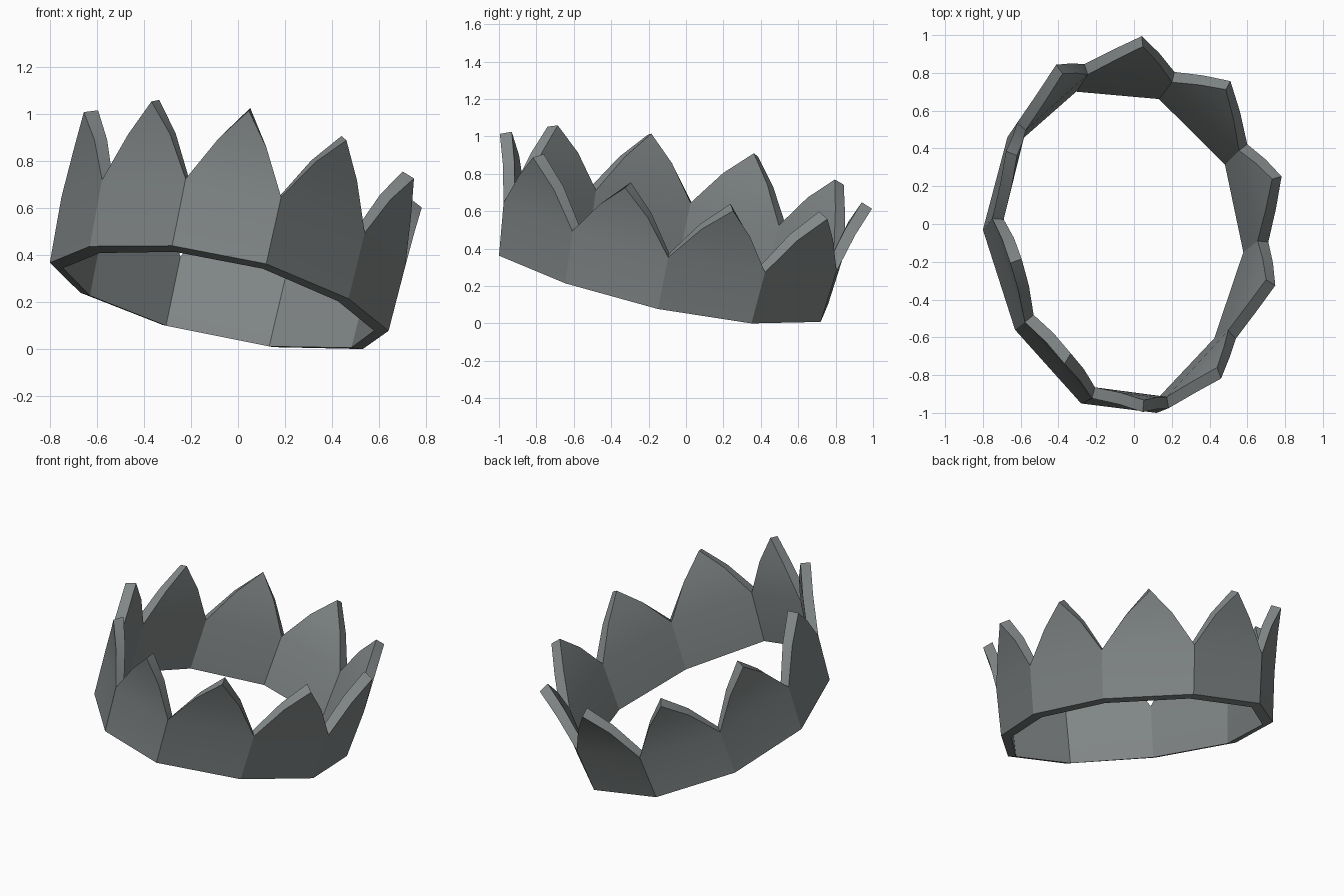
import bpy
import bmesh
from mathutils import Vector

if "Cube" in bpy.data.objects:
    bpy.data.objects.remove(bpy.data.objects["Cube"])

# Crown metal
metal = bpy.data.materials.new("grey metal")
metal.diffuse_color = (0.22, 0.24, 0.24, 1.0)
metal.use_nodes = True
metal.node_tree.nodes["Principled BSDF"].inputs["Base Color"].default_value = metal.diffuse_color

# Lower outline of the band in plan, lying on a tilted plane
OUTLINE = [(0.12, -1.0), (0.47, -0.645), (0.64, -0.15), (0.53, 0.35), (0.15, 0.72),
           (-0.32, 0.76), (-0.67, 0.46), (-0.80, -0.03), (-0.63, -0.56), (-0.28, -0.95)]
UP = Vector((0.218, 0.202, 1.0)).normalized()
THICKNESS = 0.06
VALLEY, TIP = 0.29, 0.61


def on_plane(x, y):
    return Vector((x, y, -0.218 * x - 0.202 * y))


centre = on_plane(-0.07, -0.11)
base = [on_plane(x, y) - centre for x, y in OUTLINE]
n = len(base)


def flare(spoke, fx, fy):
    """Widen a spoke within the tilted plane."""
    return on_plane(spoke.x * fx, spoke.y * fy)


bm = bmesh.new()


def wall(inset, base_lift, valley_lift, tip_lift):
    """One skin of the crown: base, valley, shoulder and tip vertices."""
    def vert(spoke, height):
        spoke = spoke - spoke.normalized() * inset
        return bm.verts.new(centre + spoke + UP * height)
    skin = {"base": [], "valley": [], "left": [], "tip": [], "right": []}
    shoulder = (VALLEY + TIP) / 2 + 0.028 + (valley_lift + tip_lift) / 2
    for i in range(n):
        a, b = base[i], base[(i + 1) % n]
        peak = flare((a + b) * 0.5, 1.105, 1.16)
        va, vb = flare(a, 1.015, 1.035), flare(b, 1.015, 1.035)
        skin["base"].append(vert(a, base_lift))
        skin["valley"].append(vert(va, VALLEY + valley_lift))
        skin["left"].append(vert(va.lerp(peak, 0.5), shoulder))
        skin["tip"].append(vert(peak, TIP + tip_lift))
        skin["right"].append(vert(vb.lerp(peak, 0.5), shoulder))
    return skin


outer = wall(0.0, 0.0, 0.0, 0.0)
inner = wall(THICKNESS, -0.012, 0.01, 0.024)

for i in range(n):
    j = (i + 1) % n

    # Pointed panel, outside and inside
    for s in (outer, inner):
        faces = [(s["base"][i], s["base"][j], s["valley"][j], s["valley"][i]),
                 (s["valley"][i], s["valley"][j], s["right"][i], s["left"][i]),
                 (s["left"][i], s["right"][i], s["tip"][i])]
        for f in faces:
            bm.faces.new(f if s is outer else f[::-1])

    # Rim strips along the lower edge and up and down the point
    path = [("valley", i), ("left", i), ("tip", i), ("right", i), ("valley", j)]
    for (p, a), (q, b) in zip(path, path[1:]):
        bm.faces.new((outer[p][a], outer[q][b], inner[q][b], inner[p][a]))
    bm.faces.new((outer["base"][j], outer["base"][i], inner["base"][i], inner["base"][j]))

# Rest the lowest corner on the ground
low = min(v.co.z for v in bm.verts)
for v in bm.verts:
    v.co.z -= low
bmesh.ops.recalc_face_normals(bm, faces=bm.faces)

mesh = bpy.data.meshes.new("crown")
bm.to_mesh(mesh)
bm.free()
mesh.materials.append(metal)
crown = bpy.data.objects.new("crown", mesh)
bpy.context.collection.objects.link(crown)
bpy.context.view_layer.objects.active = crown
crown.select_set(True)
bpy.ops.object.shade_smooth_by_angle(angle=0.35)
